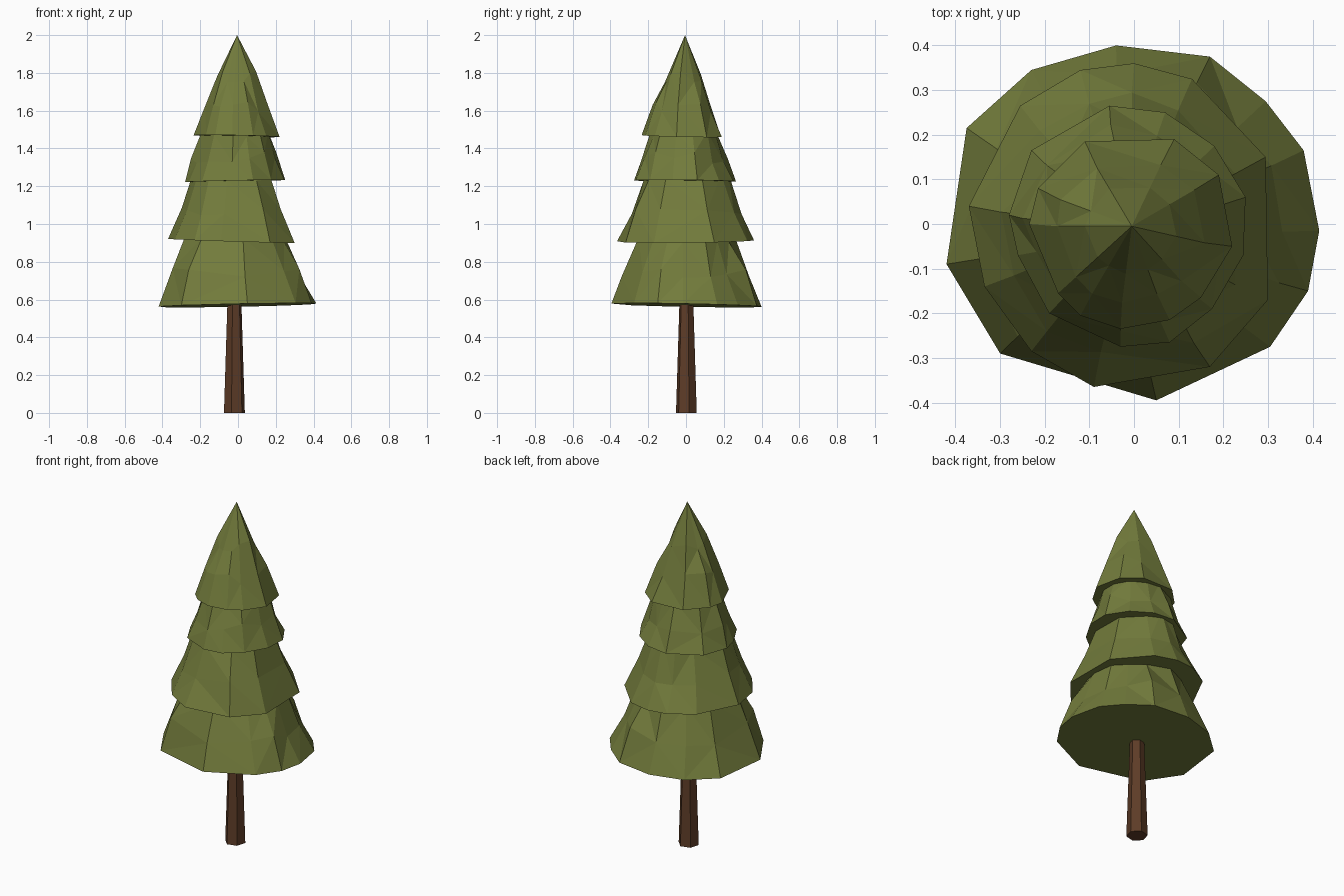
import bpy, bmesh, random
from math import cos, sin, pi

if "Cube" in bpy.data.objects:
    bpy.data.objects.remove(bpy.data.objects["Cube"])

random.seed(4)


def material(name, color):
    m = bpy.data.materials.new(name)
    m.diffuse_color = (*color, 1)
    m.use_nodes = True
    m.node_tree.nodes["Principled BSDF"].inputs["Base Color"].default_value = m.diffuse_color
    return m


GREEN = material("needles", (0.17, 0.20, 0.045))
BROWN = material("bark", (0.11, 0.045, 0.02))


def loft(name, rings, mat, tip=None):
    """Join equal-length rings bottom to top; close with a tip point or a flat cap."""
    bm = bmesh.new()
    loops = [[bm.verts.new(p) for p in ring] for ring in rings]
    n = len(loops[0])
    bm.faces.new(loops[0][::-1])
    for low, high in zip(loops, loops[1:]):
        for i in range(n):
            j = (i + 1) % n
            bm.faces.new((low[i], low[j], high[j], high[i]))
    if tip:
        t = bm.verts.new(tip)
        for i in range(n):
            bm.faces.new((loops[-1][i], loops[-1][(i + 1) % n], t))
    else:
        bm.faces.new(loops[-1])
    # Split the warped sides into flat facets
    bmesh.ops.triangulate(bm, faces=[f for f in bm.faces if len(f.verts) == 4])
    bmesh.ops.recalc_face_normals(bm, faces=bm.faces)
    me = bpy.data.meshes.new(name)
    bm.to_mesh(me)
    bm.free()
    me.materials.append(mat)
    ob = bpy.data.objects.new(name, me)
    bpy.context.collection.objects.link(ob)


def tier(name, rim, z, tilt, steps, tip):
    """Ragged skirt: the rim outline shrinks through (height, scale) steps to a tip."""
    rings = [[(x, y, z + tilt[0] * x + tilt[1] * y) for x, y in rim]]
    for h, s in steps:
        ring = []
        for x, y in rim:
            k = s * random.uniform(0.96, 1.04)
            ring.append((x * k - 0.005, y * k - 0.005, h + random.uniform(-0.03, 0.03)))
        rings.append(ring)
    loft(name, rings, GREEN, tip)


# Trunk: tapered hexagonal post
loft("trunk", [[(-0.019 + r * cos(i * pi / 3 + 0.25), 0.002 + r * sin(i * pi / 3 + 0.25), z)
                for i in range(6)] for z, r in ((0, 0.057), (0.62, 0.037))], BROWN)

# Foliage tiers, bottom to top
tier("bottom_branches",
     [(0.415, -0.015), (0.38, 0.165), (0.295, 0.275), (0.17, 0.375), (-0.04, 0.40),
      (-0.23, 0.345), (-0.375, 0.215), (-0.42, -0.09), (-0.30, -0.29), (0.05, -0.395),
      (0.305, -0.275), (0.39, -0.15)],
     0.57, (0.02, -0.02), [(0.74, 0.83), (0.93, 0.62)], (0, 0, 1.15))
tier("lower_middle_branches",
     [(0.30, -0.17), (0.295, 0.15), (0.13, 0.325), (0, 0.36), (-0.12, 0.345),
      (-0.255, 0.265), (-0.37, 0.04), (-0.335, -0.14), (-0.23, -0.285), (-0.09, -0.365),
      (0.17, -0.32)],
     0.91, (-0.03, 0.01), [(1.07, 0.80), (1.25, 0.61)], (0, 0, 1.45))
tier("upper_middle_branches",
     [(0.25, 0.06), (0.18, 0.175), (0.07, 0.25), (-0.055, 0.265), (-0.23, 0.165),
      (-0.28, 0.02), (-0.26, -0.07), (-0.19, -0.20), (-0.03, -0.275), (0.08, -0.265),
      (0.175, -0.19), (0.245, -0.07)],
     1.228, (0.02, -0.01), [(1.35, 0.84), (1.49, 0.65)], (0, 0, 1.68))
tier("top_branches",
     [(0.22, -0.05), (0.19, 0.11), (0.09, 0.19), (-0.11, 0.185), (-0.215, 0.08),
      (-0.235, 0), (-0.17, -0.155), (-0.12, -0.205), (-0.03, -0.235), (0.08, -0.215),
      (0.15, -0.165)],
     1.465, (-0.02, -0.02), [(1.62, 0.72), (1.78, 0.44)], (-0.005, -0.005, 2.0))
